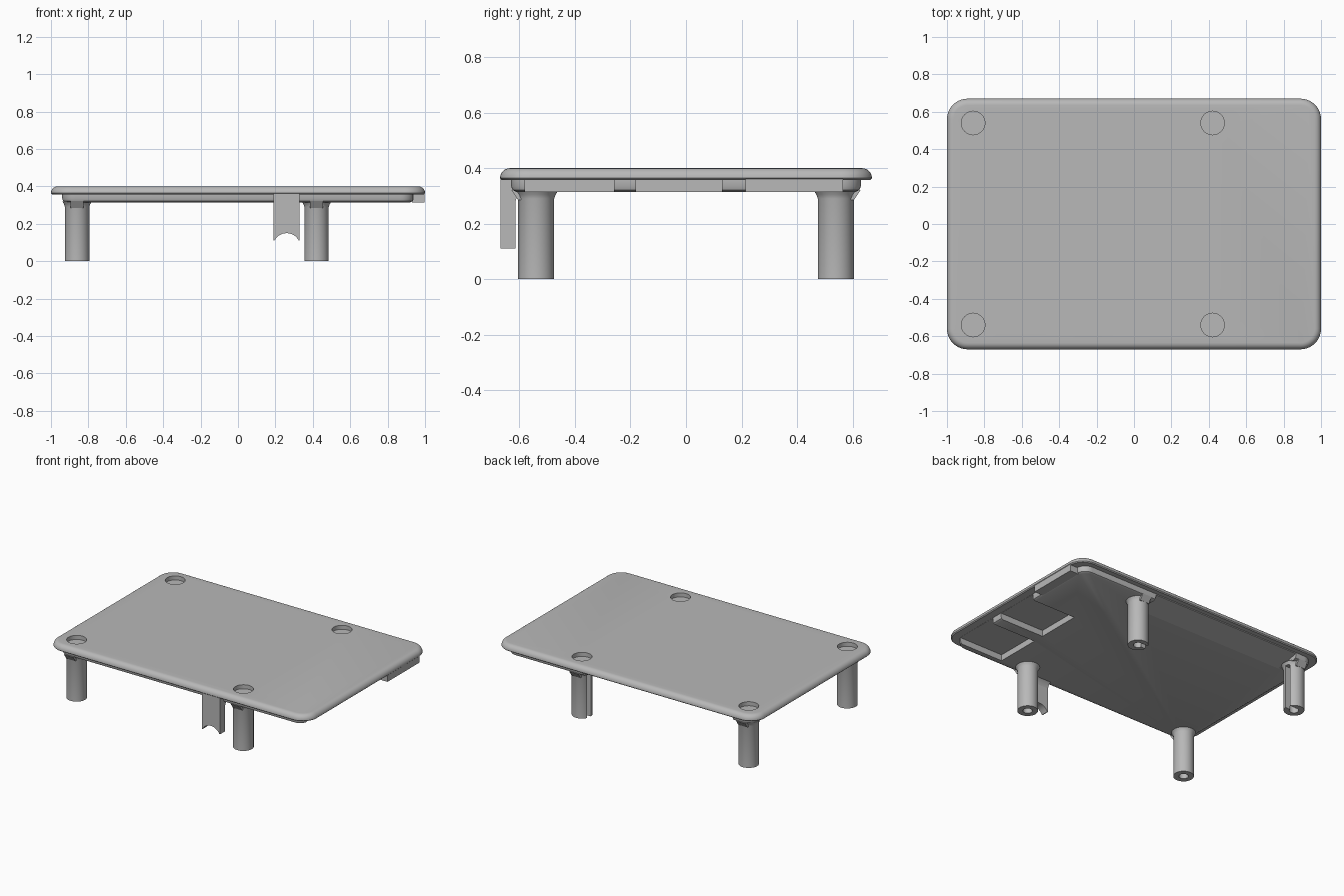
import bpy, bmesh, math
from mathutils import Vector

if "Cube" in bpy.data.objects:
    bpy.data.objects.remove(bpy.data.objects["Cube"])

grey = bpy.data.materials.new("matte_grey")
grey.diffuse_color = (0.48, 0.48, 0.48, 1)
grey.use_nodes = True
grey.node_tree.nodes["Principled BSDF"].inputs["Base Color"].default_value = grey.diffuse_color


def make(name, bm, smooth=True):
    bmesh.ops.recalc_face_normals(bm, faces=bm.faces)
    me = bpy.data.meshes.new(name)
    bm.to_mesh(me)
    bm.free()
    ob = bpy.data.objects.new(name, me)
    bpy.context.collection.objects.link(ob)
    me.materials.append(grey)
    if smooth:
        shade(ob)
    return ob


def shade(ob):
    bpy.ops.object.select_all(action='DESELECT')
    ob.select_set(True)
    bpy.context.view_layer.objects.active = ob
    bpy.ops.object.shade_smooth_by_angle(angle=math.radians(35))


def loft(name, rings):
    """Skin a stack of equal-length point rings and cap both ends."""
    bm = bmesh.new()
    rows = [[bm.verts.new(p) for p in ring] for ring in rings]
    n = len(rows[0])
    for a, b in zip(rows, rows[1:]):
        for i in range(n):
            j = (i + 1) % n
            bm.faces.new((a[i], a[j], b[j], b[i]))
    bm.faces.new(rows[0][::-1])
    bm.faces.new(rows[-1])
    return make(name, bm)


def rounded_rect(hx, hy, r, z, seg=10):
    pts = []
    for k, (sx, sy) in enumerate(((1, 1), (-1, 1), (-1, -1), (1, -1))):
        for i in range(seg + 1):
            a = math.pi / 2 * (k + i / seg)
            pts.append(Vector((sx * (hx - r) + r * math.cos(a),
                               sy * (hy - r) + r * math.sin(a), z)))
    return pts


def circle(x, y, r, z, n=40):
    return [Vector((x + r * math.cos(2 * math.pi * i / n),
                    y + r * math.sin(2 * math.pi * i / n), z)) for i in range(n)]


def box(name, x0, x1, y0, y1, z0, z1):
    ring = [(x0, y0), (x1, y0), (x1, y1), (x0, y1)]
    return loft(name, [[Vector((x, y, z)) for x, y in ring] for z in (z0, z1)])


def cut(ob, cutters):
    for c in cutters:
        m = ob.modifiers.new("cut", 'BOOLEAN')
        m.operation, m.solver, m.object = 'DIFFERENCE', 'EXACT', c
        bpy.context.view_layer.objects.active = ob
        bpy.ops.object.modifier_apply(modifier=m.name)
        bpy.data.objects.remove(c)
    shade(ob)


posts = [(x, y) for x in (-0.86, 0.42) for y in (-0.54, 0.54)]

# top plate with rounded upper rim and four shallow round recesses
R = 0.035
prof = [(0.006, 0.358), (0, 0.364)]
prof += [(R * (1 - math.cos(a)), 0.365 + R * math.sin(a))
         for a in [math.pi / 2 * i / 6 for i in range(1, 7)]]
plate = loft("top_plate", [rounded_rect(1 - d, 0.67 - d, 0.11 - d, z) for d, z in prof])
cut(plate, [loft("recess", [circle(x, y, 0.063, 0.372), circle(x, y, 0.063, 0.45)])
            for x, y in posts])

# inner insert under the plate: two open pockets on the right, ramp along the back
insert = loft("inner_insert", [rounded_rect(0.94 - d, 0.63 - d, 0.07 - d, z)
                               for d, z in ((0.018, 0.315), (0.005, 0.322), (0, 0.335), (0, 0.359))])
ramp = loft("ramp", [[Vector((x, y, z)) for y, z in ((0.44, 0.31), (0.66, 0.358), (0.7, 0.30))]
                     for x in (-0.80, 0.35)])
cut(insert, [box("pocket", 0.60, 1.1, -0.58, -0.26, 0.2, 0.357),
             box("pocket", 0.60, 1.1, -0.18, 0.13, 0.2, 0.357),
             ramp])

# stop tab flush with the right edge
box("side_tab", 0.93, 0.997, 0.215, 0.565, 0.315, 0.361)

# screw posts with flared tops, blind holes and guide slots on the back pair
for x, y in posts:
    p = loft("screw_post", [circle(x, y, r, z) for r, z in
                            ((0.065, 0), (0.065, 0.29), (0.07, 0.305), (0.08, 0.32))])
    tools = [loft("hole", [circle(x, y, 0.03, -0.05), circle(x, y, 0.03, 0.28)])]
    if y > 0:
        s = 1 if x < 0 else -1
        x0, x1 = sorted((x + s * 0.015, x + s * 0.09))
        tools.append(box("slot", x0, x1, y - 0.005, y + 0.03, -0.05, 0.3))
    cut(p, tools)

# gussets joining posts to the outer edge of the insert
for x, y in posts:
    s = 1 if y > 0 else -1
    loft("post_gusset", [[Vector((px, y + s * b, z)) for b, z in
                          ((0.05, 0.285), (0.065, 0.285), (0.09, 0.322), (0.05, 0.322))]
                         for px in (x - 0.035, x + 0.035)])

# hanging front clip with an arched lower edge
r, cx, half = 0.0728, 0.26, 0.065
a0 = math.asin(half / r)
outline = [(0.33, 0.361), (0.19, 0.361), (0.19, 0.11)]
outline += [(cx + r * math.sin(t), 0.15 - r + r * math.cos(t))
            for t in [-a0 + 2 * a0 * i / 16 for i in range(17)]]
outline.append((0.33, 0.11))
loft("front_clip", [[Vector((x, y, z)) for x, z in outline] for y in (-0.668, -0.615)])

# fillet behind the clip
loft("clip_fillet", [[Vector((x, y, z)) for y, z in
                      ((-0.62, 0.27), (-0.615, 0.28), (-0.606, 0.303), (-0.585, 0.318), (-0.62, 0.318))]
                     for x in (0.19, 0.33)])
